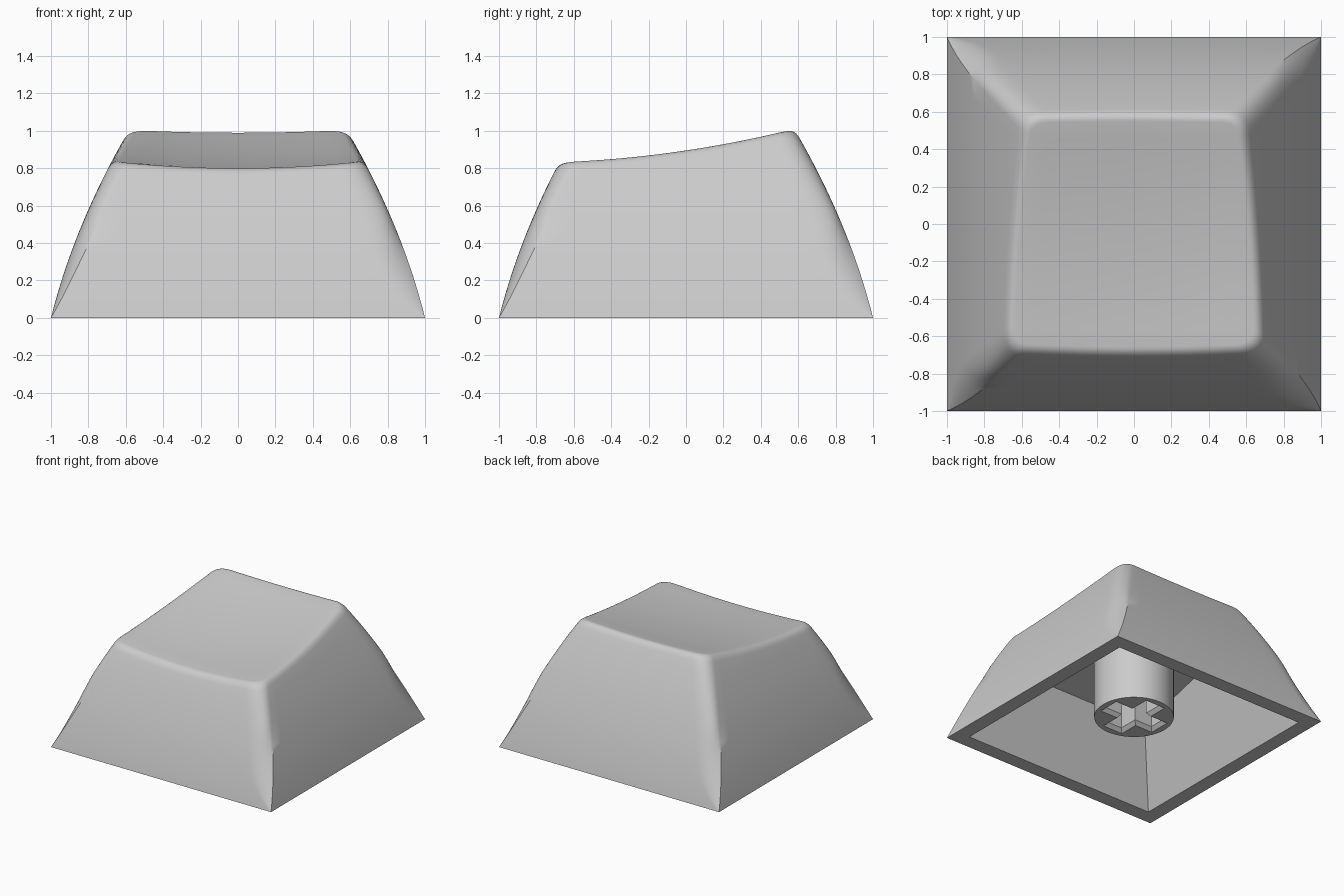
import bpy, bmesh, math
from mathutils import Vector

if "Cube" in bpy.data.objects:
    bpy.data.objects.remove(bpy.data.objects["Cube"])

grey = bpy.data.materials.new("light_grey_plastic")
grey.diffuse_color = (0.6, 0.6, 0.6, 1)
grey.use_nodes = True
grey.node_tree.nodes["Principled BSDF"].inputs["Base Color"].default_value = grey.diffuse_color

ARC, SIDE = 10, 14     # segments per rounded corner and per straight side


def half_width(z):     # bowed wall profile
    return 1 - 0.25 * z - 0.165 * z * z


def top_height(x, y):  # dished, sloping top
    return 0.872 + 0.165 * y + 0.085 * y * y + (0.063 - 0.025 * y) * x * x


def turn(x, y, k):     # quarter turns about the centre
    for _ in range(k % 4):
        x, y = -y, x
    return Vector((x, y))


def outline(i, z, inset=0.0):
    """Point i of the cap's section at height z, corners sharp at the base."""
    s = half_width(z)
    k, j = divmod(i, ARC + SIDE)
    wide = 0.22 * (1 - math.exp(-8 * z)) * (1 - 0.45 * z)   # smooth start of the corner
    deep = 0.11 * (1 - math.exp(-3 * z))                    # creased end of the corner
    f = min(max((z - 0.3) / 0.3, 0), 1)
    lead = 0.4 * wide * (1 - f * f * (3 - 2 * f))           # crease fades out higher up
    s -= inset
    wide, deep = max(wide - 0.8 * inset, 0), max(deep - 0.8 * inset, 0)

    def corner(k, t):
        p = Vector((s, s - wide)) * (1 - t) ** 2 + Vector((s, s - lead)) * 2 * t * (1 - t) \
            + Vector((s - deep, s)) * t * t
        return turn(p.x, p.y, k)
    if j <= ARC:
        return corner(k, j / ARC)
    return corner(k, 1).lerp(corner(k + 1, 0), (j - ARC) / SIDE)


def column(i):
    """Points running up the wall, over the rounded rim and in across the top."""
    zt = 0.9
    for _ in range(12):
        zt = top_height(*outline(i, zt))
    zw = zt - 0.045
    pts = []
    for n in range(19):
        z = zw * (n / 18) ** 1.3
        pts.append(Vector((*outline(i, z), z)))
    rim = Vector((*outline(i, zt), zt))
    p = outline(i, zt, 0.038)
    inner = Vector((*p, top_height(*p)))
    wall = pts[-1]
    for n in range(1, 7):
        t = n / 6
        pts.append(wall * (1 - t) ** 2 + rim * 2 * t * (1 - t) + inner * t * t)
    for f in (0.85, 0.7, 0.55, 0.4, 0.25, 0.1):
        x, y = p.x * f, -0.05 + (p.y + 0.05) * f
        pts.append(Vector((x, y, top_height(x, y))))
    return pts


def fill_between(bm, loops):
    """Flat face with a hole, between closed vertex loops."""
    edges = []
    for loop in loops:
        for a, b in zip(loop, loop[1:] + loop[:1]):
            edges.append(bm.edges.get((a, b)) or bm.edges.new((a, b)))
    bmesh.ops.triangle_fill(bm, use_beauty=True, edges=edges)


def tube(bm, low, high):
    n = len(low)
    for i in range(n):
        bm.faces.new((low[i], low[(i + 1) % n], high[(i + 1) % n], high[i]))


def ring(bm, pts, z):
    return [bm.verts.new((x, y, z)) for x, y in pts]


def finish(bm, name):
    bmesh.ops.remove_doubles(bm, verts=bm.verts, dist=1e-4)
    bmesh.ops.recalc_face_normals(bm, faces=bm.faces)
    me = bpy.data.meshes.new(name)
    bm.to_mesh(me)
    bm.free()
    me.materials.append(grey)
    ob = bpy.data.objects.new(name, me)
    bpy.context.collection.objects.link(ob)
    bpy.ops.object.select_all(action='DESELECT')
    ob.select_set(True)
    bpy.context.view_layer.objects.active = ob
    bpy.ops.object.shade_smooth_by_angle(angle=math.radians(30))


# Cap shell: outer skin
bm = bmesh.new()
cols = [[bm.verts.new(p) for p in column(i)] for i in range(4 * (ARC + SIDE))]
rows = [list(r) for r in zip(*cols)]
for low, high in zip(rows, rows[1:]):
    tube(bm, low, high)
bm.faces.new(rows[-1])
bmesh.ops.remove_doubles(bm, verts=bm.verts, dist=1e-4)

# Cap shell: tapered cavity with a ceiling sloping like the top, and flat bottom lip
square = [(1, 1), (-1, 1), (-1, -1), (1, -1)]
base = sorted((v for v in bm.verts if v.co.z < 1e-5), key=lambda v: math.atan2(v.co.y, v.co.x))
mouth = ring(bm, [(0.88 * x, 0.88 * y) for x, y in square], 0)
ceiling = []
for x, y in square:
    a, h = (0.57, 0.795) if y > 0 else (0.657, 0.572)
    ceiling.append(bm.verts.new((a * x, a * y, h)))
tube(bm, mouth, ceiling)
bm.faces.new(ceiling)
fill_between(bm, [base, mouth])
finish(bm, "cap_shell")


# Stem: round post with a cross-shaped socket, chamfered at its mouth
def cross(length, width):
    pts = []
    for q in range(4):
        for x, y in ((length, -width), (length, width), (width, width)):
            pts.append(turn(x, y, q))
    return pts


bm = bmesh.new()
circle = [(0.3 * math.cos(a), 0.3 * math.sin(a)) for a in (math.tau * i / 48 for i in range(48))]
foot, head = ring(bm, circle, 0.11), ring(bm, circle, 0.75)
slot = ring(bm, cross(0.25, 0.09), 0.11)
slot_low = ring(bm, cross(0.225, 0.065), 0.14)
slot_end = ring(bm, cross(0.225, 0.065), 0.55)
tube(bm, foot, head)
tube(bm, slot, slot_low)
tube(bm, slot_low, slot_end)
bm.faces.new(slot_end)
fill_between(bm, [foot, slot])
finish(bm, "stem")
